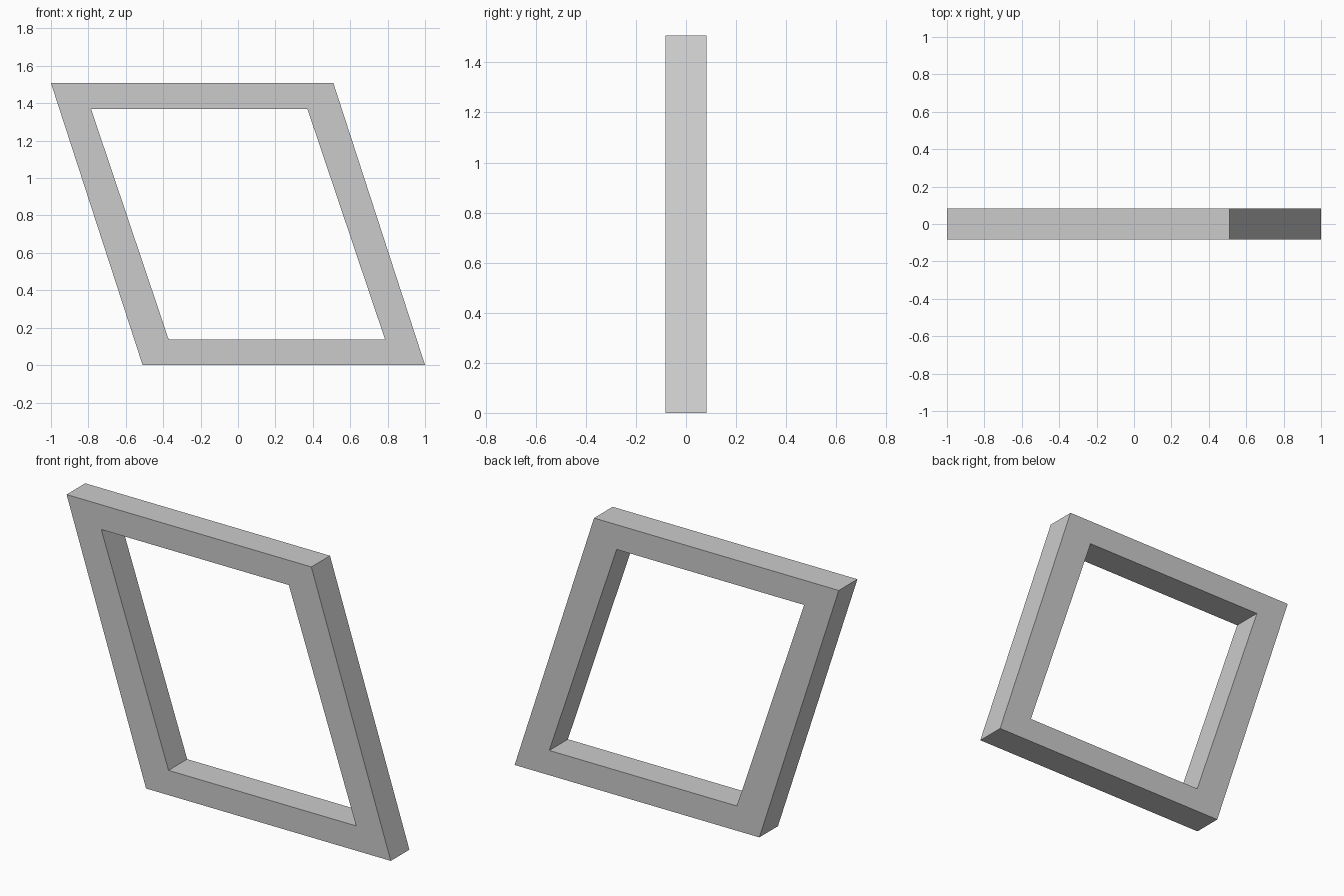
import bpy, bmesh

if "Cube" in bpy.data.objects:
    bpy.data.objects.remove(bpy.data.objects["Cube"])

HEIGHT, HALF_DEPTH = 1.508, 0.082

# Front-view corners (x, z): outer slanted outline and the opening inside it
outer = [(-0.51, 0.0), (1.0, 0.0), (0.51, HEIGHT), (-1.0, HEIGHT)]
inner = [(-0.371, 0.138), (0.786, 0.138), (0.371, 1.37), (-0.786, 1.37)]

bm = bmesh.new()


def ring(corners, y):
    return [bm.verts.new((x, y, z)) for x, z in corners]


# Four loops swept around the bar's rectangular cross-section
loops = [ring(outer, -HALF_DEPTH), ring(outer, HALF_DEPTH),
         ring(inner, HALF_DEPTH), ring(inner, -HALF_DEPTH)]
for k in range(4):
    a, b = loops[k], loops[(k + 1) % 4]
    for i in range(4):
        j = (i + 1) % 4
        bm.faces.new((a[i], a[j], b[j], b[i]))
bmesh.ops.recalc_face_normals(bm, faces=bm.faces)

# Slanted frame object
mesh = bpy.data.meshes.new("slanted_frame")
bm.to_mesh(mesh)
bm.free()
frame = bpy.data.objects.new("slanted_frame", mesh)
bpy.context.collection.objects.link(frame)
